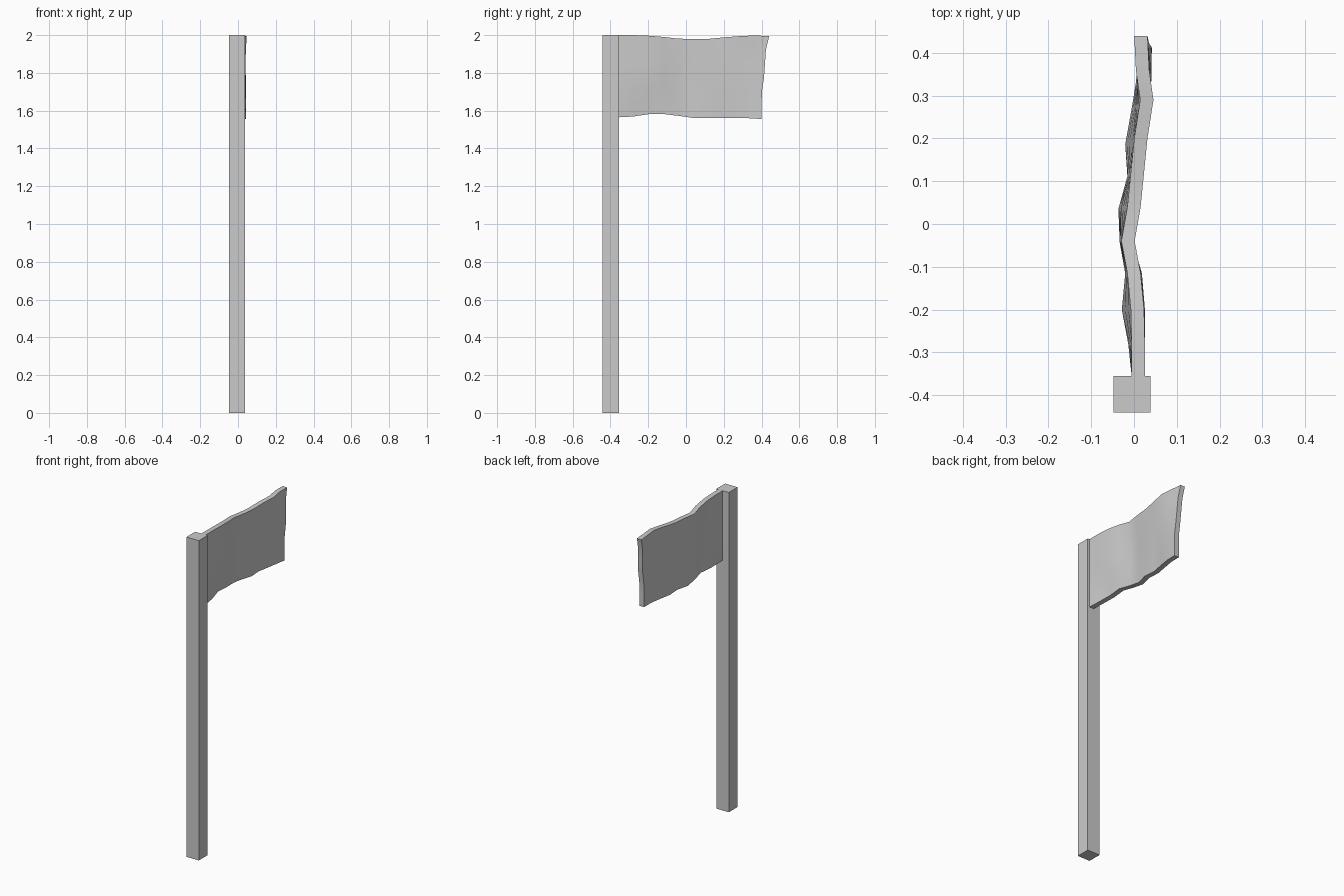
import bpy, bmesh
from mathutils import Vector, Matrix

if "Cube" in bpy.data.objects:
    bpy.data.objects.remove(bpy.data.objects["Cube"])


def finish(bm, name):
    bmesh.ops.recalc_face_normals(bm, faces=bm.faces)
    mesh = bpy.data.meshes.new(name)
    bm.to_mesh(mesh)
    bm.free()
    obj = bpy.data.objects.new(name, mesh)
    bpy.context.collection.objects.link(obj)
    return obj


def lerp_list(stops, t):
    f = t * (len(stops) - 1)
    i = min(int(f), len(stops) - 2)
    return stops[i] + (stops[i + 1] - stops[i]) * (f - i)


# square pole
bm = bmesh.new()
bmesh.ops.create_cube(bm, size=1, matrix=Matrix.Translation((-0.005, -0.398, 1.0))
                      @ Matrix.Diagonal((0.086, 0.086, 2.0, 1)))
finish(bm, "pole")

# waving cloth: columns along y, with top / middle / bottom waves in x
ys = [-0.355, -0.28, -0.2, -0.115, -0.04, 0.04, 0.12, 0.2, 0.29, 0.36, 0.44]
top_x = [0.010, 0.010, 0.008, 0.000, -0.014, 0.000, 0.008, 0.016, 0.030, 0.020, 0.016]
mid_x = [0.010, 0.010, 0.010, 0.003, -0.018, -0.015, 0.004, 0.010, 0.020, 0.025, 0.026]
low_x = [0.010, 0.002, -0.013, -0.005, -0.018, -0.021, 0.000, -0.005, 0.010, 0.020, 0.026]
top_z = [2.0, 2.0, 1.997, 1.99, 1.981, 1.98, 1.98, 1.988, 1.995, 1.998, 1.995]
low_z = [1.565, 1.569, 1.581, 1.582, 1.573, 1.562, 1.56, 1.56, 1.56, 1.56, 1.556]
free_edge = [0.0, -0.017, -0.022, -0.027, -0.038, -0.04, -0.04]
ROWS, THICK = 6, 0.031

bm = bmesh.new()
grid = []
for r in range(ROWS + 1):
    t = r / ROWS
    row = []
    for c, y in enumerate(ys):
        x = lerp_list([top_x[c], mid_x[c], low_x[c]], t)
        z = top_z[c] + (low_z[c] - top_z[c]) * t
        shift = free_edge[r] * (c / (len(ys) - 1)) ** 3
        row.append(bm.verts.new((x - THICK / 2, y + shift, z)))
    grid.append(row)
for a, b in zip(grid, grid[1:]):
    for c in range(len(ys) - 1):
        bm.faces.new((a[c], a[c + 1], b[c + 1], b[c]))
# give the cloth thickness, keeping the back sheet
back = bm.faces[:]
ext = bmesh.ops.extrude_face_region(bm, geom=back, use_keep_orig=True)
new = [g for g in ext["geom"] if isinstance(g, bmesh.types.BMVert)]
bmesh.ops.translate(bm, verts=new, vec=Vector((THICK, 0, 0)))
flag = finish(bm, "flag_cloth")

bpy.context.view_layer.objects.active = flag
flag.select_set(True)
bpy.ops.object.shade_smooth_by_angle(angle=0.7)
